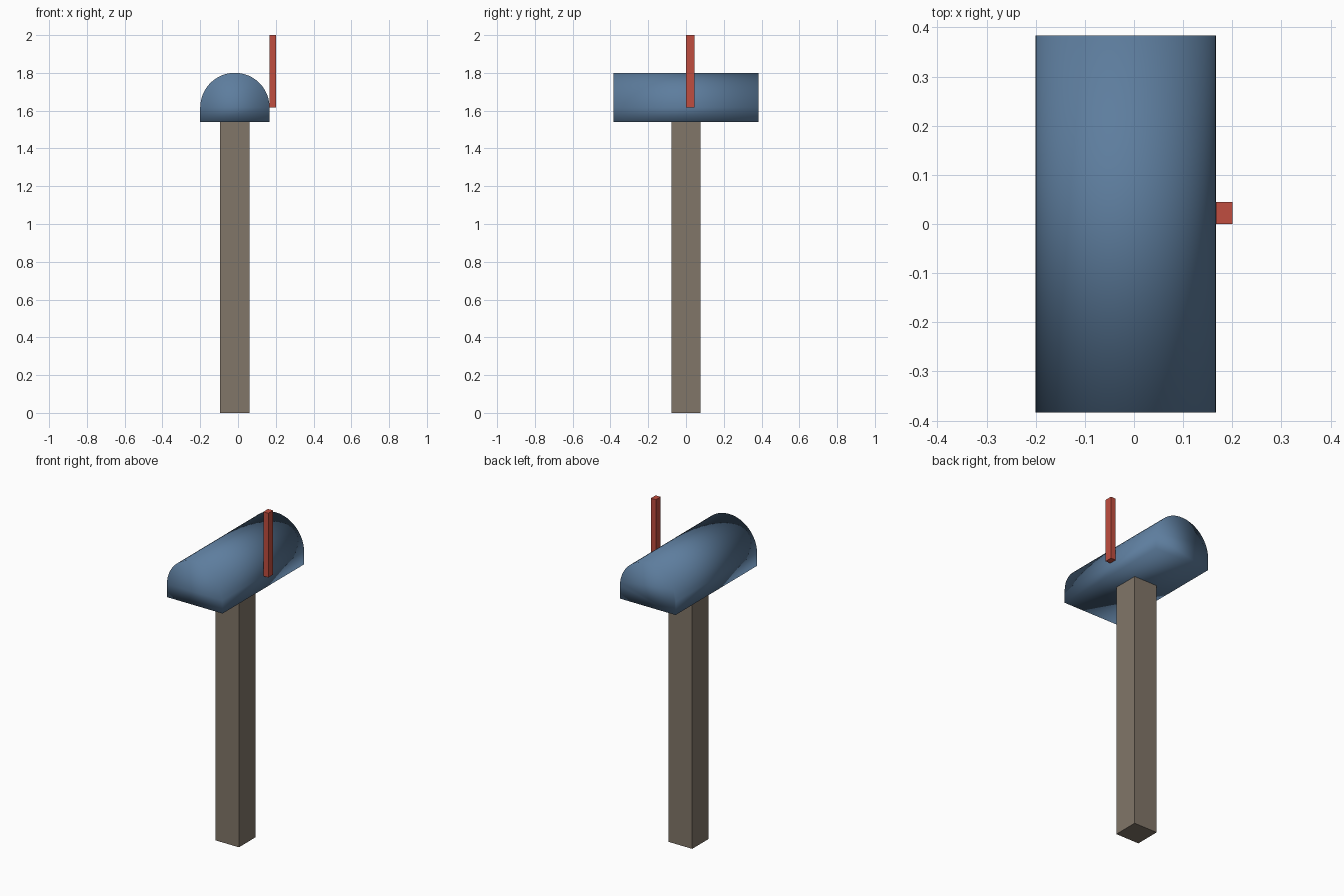
import bpy, bmesh
from math import pi, sin, cos

cube = bpy.data.objects.get("Cube")
if cube:
    bpy.data.objects.remove(cube, do_unlink=True)


def material(name, rgb):
    mat = bpy.data.materials.new(name)
    mat.use_nodes = True
    mat.diffuse_color = (*rgb, 1)
    mat.node_tree.nodes["Principled BSDF"].inputs["Base Color"].default_value = (*rgb, 1)
    return mat


def add_object(name, bm, mat):
    bmesh.ops.recalc_face_normals(bm, faces=bm.faces)
    mesh = bpy.data.meshes.new(name)
    bm.to_mesh(mesh)
    bm.free()
    mesh.materials.append(mat)
    obj = bpy.data.objects.new(name, mesh)
    bpy.context.collection.objects.link(obj)
    return obj


def block(name, low, high, mat):
    bm = bmesh.new()
    bmesh.ops.create_cube(bm, size=1)
    for v in bm.verts:
        v.co = [(a + b) / 2 + c * (b - a) for a, b, c in zip(low, high, v.co)]
    return add_object(name, bm, mat)


wood = material("weathered wood", (0.22, 0.18, 0.14))
blue = material("blue metal", (0.11, 0.205, 0.34))
red = material("red paint", (0.53, 0.075, 0.05))

# Square post and raised flag
block("post", (-0.095, -0.077, 0), (0.06, 0.077, 1.54), wood)
block("flag", (0.167, 0, 1.617), (0.2, 0.045, 2), red)

# Arched box: half-round profile with straight lower sides, extruded along y
CENTRE, RADIUS, SPRING, BOTTOM, HALF, STEPS = -0.0165, 0.1835, 1.617, 1.54, 0.384, 24
profile = [(CENTRE + RADIUS, BOTTOM)]
profile += [(CENTRE + RADIUS * cos(pi * i / STEPS), SPRING + RADIUS * sin(pi * i / STEPS))
            for i in range(STEPS + 1)]
profile.append((CENTRE - RADIUS, BOTTOM))
bm = bmesh.new()
end = bm.faces.new([bm.verts.new((x, -HALF, z)) for x, z in profile])
body = bmesh.ops.extrude_face_region(bm, geom=[end], use_keep_orig=True)
bmesh.ops.translate(bm, vec=(0, 2 * HALF, 0),
                    verts=[g for g in body["geom"] if isinstance(g, bmesh.types.BMVert)])
# Soft shading runs over the end caps as well
for face in bm.faces:
    face.smooth = True
add_object("mailbox", bm, blue)
